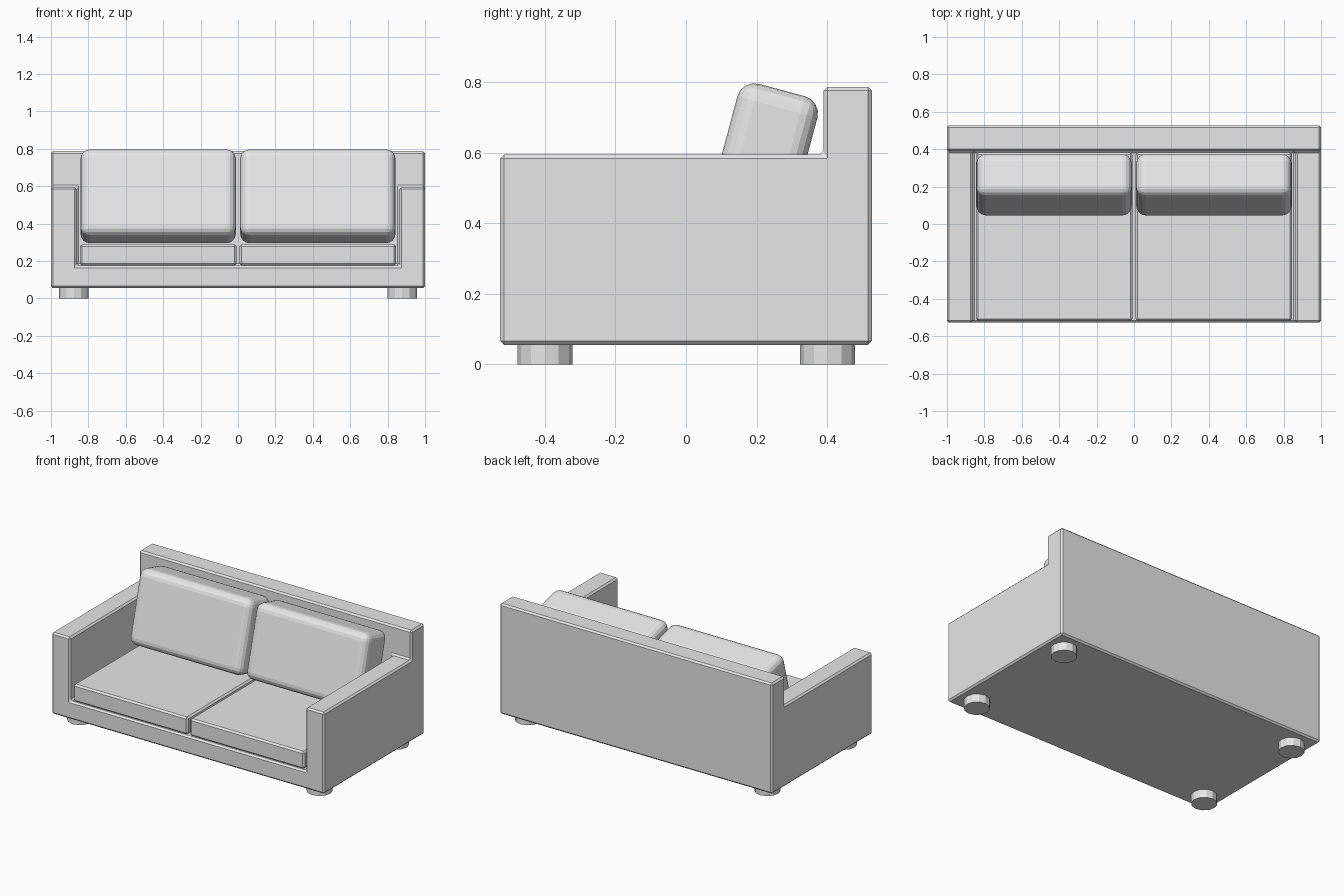
import bpy, bmesh, math
from mathutils import Vector

cube = bpy.data.objects.get("Cube")
if cube:
    bpy.data.objects.remove(cube, do_unlink=True)

# One plain upholstery colour
grey = bpy.data.materials.new("light grey")
grey.use_nodes = True
grey.diffuse_color = (0.8, 0.8, 0.8, 1)
grey.node_tree.nodes["Principled BSDF"].inputs["Base Color"].default_value = (0.8, 0.8, 0.8, 1)


def add_object(name, bm, bevel=0, segments=1):
    bmesh.ops.recalc_face_normals(bm, faces=bm.faces)
    mesh = bpy.data.meshes.new(name)
    bm.to_mesh(mesh)
    bm.free()
    mesh.materials.append(grey)
    obj = bpy.data.objects.new(name, mesh)
    bpy.context.collection.objects.link(obj)
    if bevel:
        mod = obj.modifiers.new("soft edges", "BEVEL")
        mod.width = bevel
        mod.segments = segments
        mod.limit_method = "ANGLE"
    return obj


def add_box(name, size, centre, bevel, segments=1, tilt=0):
    bm = bmesh.new()
    bmesh.ops.create_cube(bm, size=1)
    bmesh.ops.scale(bm, vec=size, verts=bm.verts)
    obj = add_object(name, bm, bevel, segments)
    obj.location = centre
    obj.rotation_euler.x = tilt
    return obj


# Frame: base, arms and backrest as one solid, made from the outer faces of filled cells
xs = (-1, -0.863, 0.863, 1)
ys = (-0.527, 0.39, 0.527)
zs = (0.055, 0.175, 0.595, 0.787)
filled = {(i, j, k) for i in range(3) for j in range(2) for k in range(3)
          if k == 0 or j == 1 or (k == 1 and i != 1)}
bm = bmesh.new()
for cell in filled:
    for axis in range(3):
        for side in (0, 1):
            neighbour = list(cell)
            neighbour[axis] += 2 * side - 1
            if tuple(neighbour) in filled:
                continue
            u, v = [a for a in range(3) if a != axis]
            corners = []
            for du, dv in ((0, 0), (1, 0), (1, 1), (0, 1)):
                idx = list(cell)
                idx[axis] += side
                idx[u] += du
                idx[v] += dv
                corners.append(bm.verts.new(Vector((xs[idx[0]], ys[idx[1]], zs[idx[2]]))))
            bm.faces.new(corners)
bmesh.ops.remove_doubles(bm, verts=bm.verts, dist=0.001)
bmesh.ops.recalc_face_normals(bm, faces=bm.faces)
bmesh.ops.dissolve_limit(bm, angle_limit=0.02, verts=bm.verts, edges=bm.edges)
add_object("sofa_frame", bm, 0.011)

# Seat and back cushions, and round feet, on both sides
for side, sign in (("left", 1), ("right", -1)):
    add_box(f"seat_cushion_{side}", (0.837, 0.9, 0.115), (sign * 0.427, -0.068, 0.232), 0.011)
    add_box(f"back_cushion_{side}", (0.83, 0.235, 0.48), (sign * 0.427, 0.21, 0.546),
            0.05, 4, math.radians(-15))
    for end, y in (("front", -0.4), ("back", 0.402)):
        bm = bmesh.new()
        bmesh.ops.create_cone(bm, cap_ends=True, segments=12, radius1=0.078,
                              radius2=0.078, depth=0.06)
        foot = add_object(f"foot_{end}_{side}", bm)
        foot.location = (sign * 0.878, y, 0.03)
